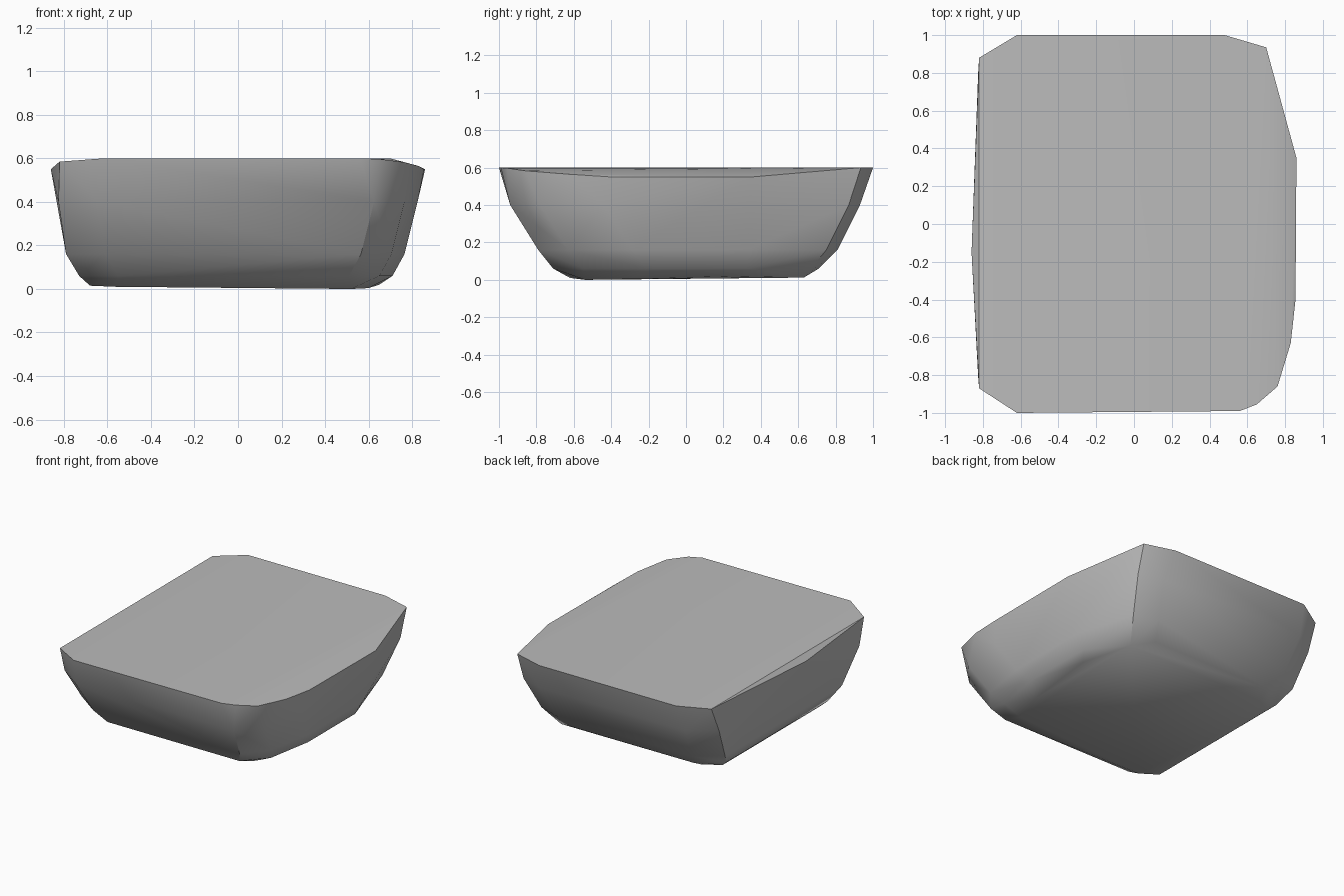
import bpy
import bmesh
import math

cube = bpy.data.objects.get("Cube")
if cube:
    bpy.data.objects.remove(cube, do_unlink=True)

grey = bpy.data.materials.new("mid grey")
grey.use_nodes = True
colour = (0.5, 0.5, 0.5, 1)
grey.diffuse_color = colour
grey.node_tree.nodes["Principled BSDF"].inputs["Base Color"].default_value = colour


def section(z, left, right, front, back):
    """One level of the tub: cut corners, with a long taper at the back left."""
    return [(left, front + .13, z), (left + .18, front, z),
            (right - .2, front, z), (right - .06, front + .16, z),
            (right, front + .5, z), (right, .33, z),
            (right - .13, back - .06, z), (right - .3, back, z),
            (left + .18, back, z), (left, back - .13, z)]


# Flat lid outline and the slightly drooping side rims
points = [(-.62, 1, .6), (.48, 1, .6), (.70, .935, .6),
          (.56, -.99, .6), (.65, -.955, .597), (-.62, -1, .6)]
points += [(.86, .35, .55), (.855, -.4, .55), (.83, -.63, .565), (.76, -.86, .583),
           (-.82, .88, .585), (-.86, -.15, .55), (-.82, -.87, .585)]

# Walls curving in towards the floor
for level in [(.4, -.825, .825, -.94, .93), (.16, -.79, .765, -.79, .81),
              (.06, -.73, .71, -.71, .71)]:
    points += section(*level)

# Gently tilted floor
points += [(-.68, -.55, .015), (-.56, -.62, .01), (.52, -.54, 0), (.6, -.3, .004),
           (.65, .25, .02), (.56, .63, .012), (-.56, .62, .014), (-.68, .55, .016)]

bm = bmesh.new()
for p in points:
    bm.verts.new(p)
hull = bmesh.ops.convex_hull(bm, input=bm.verts)
spare = {g for g in hull["geom_interior"] + hull["geom_unused"]
         if isinstance(g, bmesh.types.BMVert)}
bmesh.ops.delete(bm, geom=list(spare), context='VERTS')
bmesh.ops.dissolve_limit(bm, angle_limit=math.radians(1),
                         verts=bm.verts, edges=bm.edges)
bmesh.ops.recalc_face_normals(bm, faces=bm.faces)

mesh = bpy.data.meshes.new("tub_body")
bm.to_mesh(mesh)
bm.free()
mesh.materials.append(grey)
body = bpy.data.objects.new("tub_body", mesh)
bpy.context.collection.objects.link(body)

bpy.ops.object.select_all(action='DESELECT')
body.select_set(True)
bpy.context.view_layer.objects.active = body
bpy.ops.object.shade_smooth_by_angle(angle=math.radians(35))
